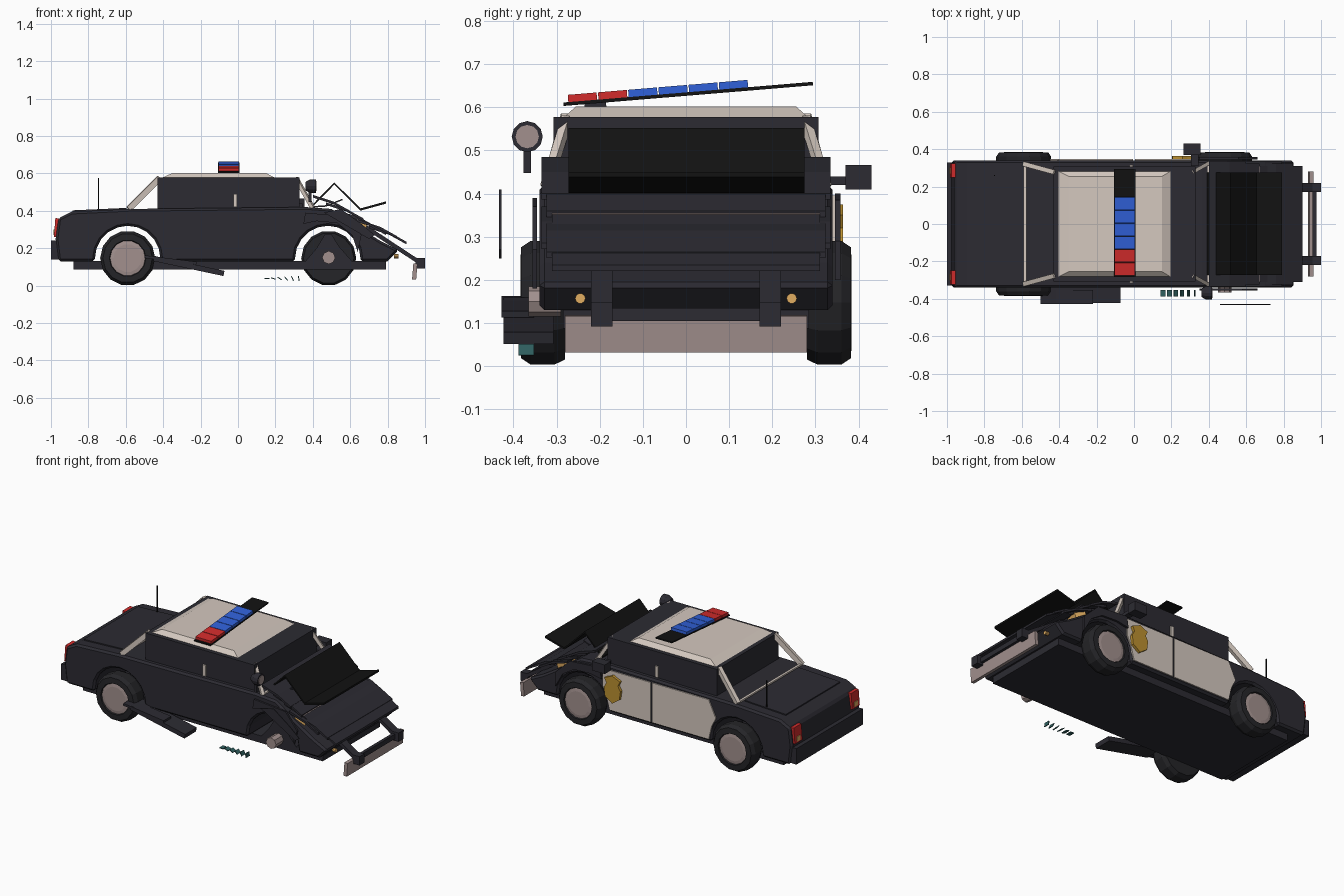
import bpy, bmesh
from math import sin, cos, pi, radians, atan2
from mathutils import Vector, Matrix


def mat(name, r, g, b):
    m = bpy.data.materials.new(name)
    m.diffuse_color = (r, g, b, 1)
    return m


DARK = mat("dark_paint", 0.025, 0.024, 0.032)
BLACK = mat("black", 0.006, 0.006, 0.006)
TYRE = mat("tyre", 0.018, 0.018, 0.021)
CREAM = mat("cream_paint", 0.66, 0.58, 0.52)
METAL = mat("dull_metal", 0.36, 0.28, 0.27)
RED = mat("red", 0.65, 0.025, 0.025)
BLUE = mat("blue", 0.03, 0.12, 0.70)
AMBER = mat("amber", 0.75, 0.42, 0.12)
GOLD = mat("gold", 0.50, 0.28, 0.03)
TEAL = mat("teal_glass", 0.03, 0.12, 0.12)


def finish(name, bm, m):
    bmesh.ops.recalc_face_normals(bm, faces=bm.faces)
    me = bpy.data.meshes.new(name)
    bm.to_mesh(me)
    bm.free()
    me.materials.append(m)
    ob = bpy.data.objects.new(name, me)
    bpy.context.collection.objects.link(ob)
    return ob


def box(name, loc, size, m, rot=(0, 0, 0)):
    bm = bmesh.new()
    bmesh.ops.create_cube(bm, size=1)
    bmesh.ops.scale(bm, vec=size, verts=bm.verts)
    ob = finish(name, bm, m)
    ob.location, ob.rotation_euler = loc, rot
    return ob


def prism(name, pts, y0, y1, m):
    """Extrude an x-z outline from y0 to y1."""
    bm = bmesh.new()
    a = [bm.verts.new((x, y0, z)) for x, z in pts]
    b = [bm.verts.new((x, y1, z)) for x, z in pts]
    bm.faces.new(a)
    bm.faces.new(b[::-1])
    for i in range(len(a)):
        j = (i + 1) % len(a)
        bm.faces.new((a[i], b[i], b[j], a[j]))
    return finish(name, bm, m)


def ribbon(name, pts, t, y0, y1, m):
    """Folded sheet following an x-z path."""
    return prism(name, pts + [(x, z - t) for x, z in reversed(pts)], y0, y1, m)


def beam(name, p, q, w, h, m):
    p, q = Vector(p), Vector(q)
    ob = box(name, (p + q) / 2, ((q - p).length, w, h), m)
    ob.rotation_euler = (q - p).to_track_quat('X', 'Z').to_euler()
    return ob


def lathe(name, prof, loc, m, n=14, rot=(0, 0, 0)):
    """Revolve (radius, y) points around the y axis; ends are capped."""
    bm = bmesh.new()
    rings = [[bm.verts.new((r * cos(2 * pi * i / n), y, r * sin(2 * pi * i / n)))
              for i in range(n)] for r, y in prof]
    for a, b in zip(rings, rings[1:]):
        for i in range(n):
            j = (i + 1) % n
            bm.faces.new((a[i], a[j], b[j], b[i]))
    bm.faces.new(rings[0])
    bm.faces.new(rings[-1][::-1])
    ob = finish(name, bm, m)
    ob.location, ob.rotation_euler = loc, rot
    return ob


def arch(cx, r):
    return [(cx - r * cos(pi * i / 10), 0.145 + r * sin(pi * i / 10)) for i in range(11)]


# Main body with open wheel arches
outline = ([(-0.96, 0.13), (-0.765, 0.13)] + arch(-0.59, 0.175) + [(-0.415, 0.13), (0.305, 0.13)]
           + arch(0.48, 0.175) + [(0.655, 0.13), (0.80, 0.13), (0.86, 0.19), (0.76, 0.24),
           (0.63, 0.32), (0.50, 0.41), (0.36, 0.42), (-0.58, 0.41), (-0.89, 0.395),
           (-0.96, 0.36), (-0.975, 0.25)])
body = prism("body", outline, -0.34, 0.34, DARK)
bev = body.modifiers.new("bevel", 'BEVEL')
bev.width, bev.segments, bev.limit_method, bev.angle_limit = 0.012, 1, 'ANGLE', radians(50)
box("floor", (-0.045, 0, 0.11), (1.67, 0.57, 0.045), DARK)
box("trunk_lid", (-0.74, 0, 0.402), (0.29, 0.54, 0.014), DARK, (0, -0.045, 0))
box("rear_bumper", (-0.94, 0, 0.19), (0.12, 0.66, 0.10), DARK)

# Cabin and roof
box("cabin_windows", (-0.05, 0, 0.478), (0.76, 0.615, 0.20), DARK)
bm = bmesh.new()
bmesh.ops.create_cube(bm, size=1)
for v in bm.verts:
    top = v.co.z > 0
    x0, x1, w = (-0.35, 0.15, 0.255) if top else (-0.41, 0.20, 0.285)
    v.co = (x1 if v.co.x > 0 else x0, w if v.co.y > 0 else -w, 0.602 if top else 0.575)
finish("roof", bm, CREAM)
for s in (-1, 1):
    beam("front_pillar", (0.40, s * 0.325, 0.415), (0.31, s * 0.275, 0.575), 0.02, 0.02, CREAM)
    beam("rear_pillar", (-0.585, s * 0.32, 0.41), (-0.42, s * 0.275, 0.575), 0.025, 0.03, CREAM)
    box("door_post", (-0.015, s * 0.31, 0.455), (0.02, 0.012, 0.07), CREAM)
    box("tail_light", (-0.968, s * 0.285, 0.31), (0.025, 0.075, 0.10), RED, (0, 0.08, 0))
    box("tail_signal", (-0.976, s * 0.285, 0.285), (0.02, 0.035, 0.03), AMBER)
beam("rear_window_sill", (-0.582, -0.32, 0.412), (-0.582, 0.32, 0.412), 0.015, 0.015, CREAM)
beam("windscreen_sill", (0.40, -0.32, 0.418), (0.40, 0.32, 0.418), 0.015, 0.015, CREAM)

# Pale doors and shield badge on the undamaged side
prism("front_door", [(0.005, 0.145), (0.29, 0.145), (0.31, 0.22), (0.34, 0.29), (0.34, 0.395),
                     (0.005, 0.395)], 0.335, 0.347, CREAM)
prism("rear_door", [(-0.005, 0.145), (-0.40, 0.145), (-0.42, 0.23), (-0.45, 0.29), (-0.40, 0.395),
                    (-0.005, 0.395)], 0.335, 0.347, CREAM)
prism("shield_badge", [(0.26, 0.20), (0.31, 0.235), (0.318, 0.29), (0.30, 0.32), (0.315, 0.35),
                       (0.285, 0.362), (0.26, 0.375), (0.235, 0.362), (0.205, 0.35), (0.22, 0.32),
                       (0.202, 0.29), (0.21, 0.235)], 0.345, 0.364, GOLD)
prism("far_fender", [(0.34, 0.33), (0.42, 0.345), (0.53, 0.34), (0.61, 0.29), (0.66, 0.20),
                     (0.66, 0.29), (0.56, 0.385), (0.35, 0.40)], 0.345, 0.358, DARK)

# Wheels, one of them torn off to the hub
tyre = [(0.10, 0.0), (0.135, 0.0), (0.147, 0.025), (0.147, 0.08), (0.132, 0.102), (0.098, 0.104),
        (0.092, 0.09)]
cap = [(0.096, 0.08), (0.094, 0.097), (0.075, 0.10)]
for x, s in ((-0.59, 1), (-0.59, -1), (0.485, 1)):
    for nm, prof, m in (("tyre", tyre, TYRE), ("hubcap", cap, METAL)):
        lathe(nm, [(r, s * y) for r, y in prof], (x, s * 0.28, 0.147), m)
lathe("bare_hub", [(0.035, -0.365), (0.035, -0.29)], (0.485, 0, 0.15), METAL, 8)
lathe("front_axle", [(0.018, -0.30), (0.018, 0.30)], (0.485, 0, 0.15), DARK, 8)
prism("strut_mount", [(0.36, 0.13), (0.42, 0.20), (0.465, 0.275), (0.50, 0.275), (0.54, 0.21),
                      (0.61, 0.13)], -0.29, -0.23, DARK)

# Crumpled hood sheets and layered nose plates
ribbon("folded_hood", [(0.39, 0.425), (0.515, 0.552), (0.655, 0.413), (0.79, 0.45)], 0.012,
       -0.272, 0.275, BLACK)
ribbon("hood_shard", [(0.40, 0.425), (0.47, 0.43), (0.56, 0.465)], 0.008, -0.22, 0.22, DARK)
tips = [(0.60, 0.40), (0.67, 0.36), (0.74, 0.315), (0.79, 0.285), (0.85, 0.265), (0.90, 0.235)]
for i, (x, z) in enumerate(tips):
    w = 0.335 - 0.012 * (i % 3)
    ribbon("nose_plate", [(x - 0.20, z + 0.085), (x - 0.09, z + 0.05), (x, z)], 0.014, -w, w, DARK)
box("grille_band", (0.66, 0, 0.342), (0.02, 0.62, 0.03), METAL, (0, 0.3, 0))
for s in (-1, 1):
    box("headlight", (0.64, s * 0.265, 0.318), (0.07, 0.10, 0.035), AMBER, (0, 0.3, s * -0.25))
    lathe("fog_light", [(0.012, -0.012), (0.012, 0.012)], (0.845, s * 0.245, 0.157), AMBER, 10,
          (0, 0, pi / 2))
    beam("push_bar_arm", (0.65, s * 0.195, 0.335), (0.985, s * 0.195, 0.115), 0.05, 0.022, DARK)
    box("push_bar_foot", (0.975, s * 0.195, 0.12), (0.05, 0.05, 0.055), DARK)
box("push_bar_rail", (0.965, 0, 0.12), (0.02, 0.39, 0.03), DARK)
box("front_bumper", (0.945, 0, 0.075), (0.022, 0.56, 0.085), METAL, (0, 0.08, 0))

# Loose fender panels on the damaged side
prism("torn_fender", [(0.46, 0.39), (0.55, 0.41), (0.66, 0.33), (0.73, 0.27), (0.70, 0.25),
                      (0.58, 0.32)], -0.433, -0.428, DARK)
prism("bent_fender", [(0.35, 0.33), (0.42, 0.345), (0.53, 0.335), (0.61, 0.27), (0.64, 0.18),
                      (0.66, 0.27), (0.58, 0.37), (0.36, 0.39)], -0.356, -0.345, DARK)

# Hanging side skirt
beam("hanging_skirt", (-0.45, -0.365, 0.145), (-0.075, -0.365, 0.065), 0.115, 0.028, DARK)
beam("skirt_fold", (-0.50, -0.39, 0.155), (-0.22, -0.39, 0.12), 0.075, 0.015, DARK)

# Broken glass pieces
for i in range(6):
    box("glass_shard", (0.155 + 0.034 * i, -0.37, 0.038), (0.026, 0.036, 0.005), TEAL,
        (0, 0.05 + 0.27 * i, 0))

# Tilted roof light bar
tilt = atan2(0.048, 0.58)


def on_bar(y, h):
    return (-0.05, y, 0.631 + (y - 0.005) * 0.083 + h)


box("light_bar_base", on_bar(0.005, 0), (0.115, 0.58, 0.008), BLACK, (tilt, 0, 0))
box("light_bar_mount", (-0.05, -0.21, 0.605), (0.08, 0.05, 0.012), DARK, (tilt, 0, 0))
for i in range(6):
    box("bar_lamp", on_bar(-0.24 + 0.07 * i, 0.012), (0.11, 0.067, 0.018),
        RED if i < 2 else BLUE, (tilt, 0, 0))

# Spotlight, side mirror and antenna
lathe("spotlight", [(0.036, -0.028), (0.036, 0.005), (0.022, 0.03)], (0.39, -0.368, 0.532), DARK, 12,
      (0, 0, pi / 2))
lathe("spotlight_lens", [(0.027, -0.031), (0.027, -0.02)], (0.39, -0.368, 0.532), METAL, 12,
      (0, 0, pi / 2))
box("spotlight_stalk", (0.385, -0.368, 0.475), (0.018, 0.018, 0.055), DARK)
box("side_mirror", (0.31, 0.40, 0.438), (0.09, 0.06, 0.057), DARK)
box("mirror_arm", (0.325, 0.345, 0.43), (0.04, 0.07, 0.02), DARK)
box("antenna", (-0.745, 0.26, 0.485), (0.006, 0.006, 0.18), BLACK)
